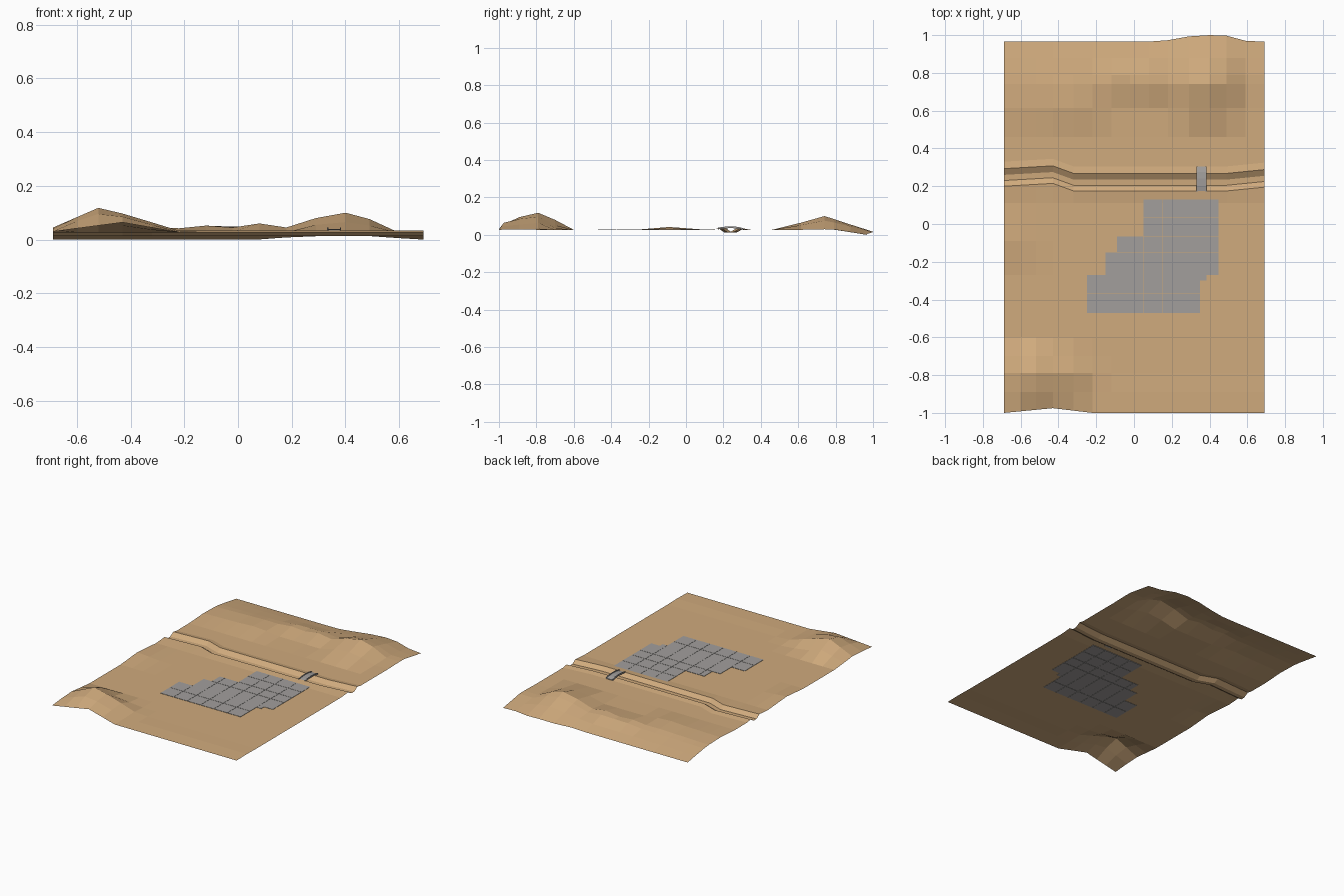
import bpy, bmesh

if "Cube" in bpy.data.objects:
    bpy.data.objects.remove(bpy.data.objects["Cube"])

BASE = 0.027


def material(name, rgb):
    m = bpy.data.materials.new(name)
    m.diffuse_color = (*rgb, 1)
    m.use_nodes = True
    m.node_tree.nodes["Principled BSDF"].inputs["Base Color"].default_value = m.diffuse_color
    return m


SAND = material("sand", (0.63, 0.405, 0.205))
STONE = material("grey_stone", (0.36, 0.345, 0.335))


def finish(bm, name, mat):
    me = bpy.data.meshes.new(name)
    bm.to_mesh(me)
    bm.free()
    me.materials.append(mat)
    ob = bpy.data.objects.new(name, me)
    bpy.context.collection.objects.link(ob)
    return ob


def interp(points, x):
    """Piecewise linear value along (x, value) points."""
    if x <= points[0][0]:
        return points[0][1]
    for (x0, a), (x1, b) in zip(points, points[1:]):
        if x <= x1:
            return a + (b - a) * (x - x0) / (x1 - x0)
    return points[-1][1]


def add_box(bm, x0, x1, y0, y1, z0, z1):
    v = bmesh.ops.create_cube(bm, size=1)["verts"]
    for p in v:
        p.co = ((x0 + x1) / 2 + p.co.x * (x1 - x0),
                (y0 + y1) / 2 + p.co.y * (y1 - y0),
                (z0 + z1) / 2 + p.co.z * (z1 - z0))


# Terrain sheet: each row is y plus a height profile across x
COLS = [-.688, -.6, -.52, -.43, -.32, -.22, -.12, -.02, .08, .18, .29, .4, .49, .59, .69]
FLAT = [(0, BASE)]
CANAL_SHIFT = [(-.69, .025), (-.43, .04), (-.32, 0), (.49, 0), (.69, .02)]
FRONT_SHIFT = [(-.688, 0), (-.43, .025), (-.22, 0)]
BACK_SHIFT = [(.07, 0), (.18, .008), (.29, .028), (.4, .035), (.49, .032), (.59, .005), (.69, 0)]
ROWS = [
    # front left hill
    (-1, [(-.688, .03), (-.43, .064), (-.22, BASE)], FRONT_SHIFT),
    (-.89, [(-.688, .04), (-.52, .095), (-.43, .085), (-.32, .055), (-.22, .029)], None),
    (-.79, [(-.688, .045), (-.52, .118), (-.43, .097), (-.32, .064), (-.2, BASE)], None),
    (-.7, [(-.688, .036), (-.52, .08), (-.43, .052), (-.32, .036), (-.22, BASE)], None),
    (-.6, FLAT, None),
    (-.27, FLAT, None),
    # low rise on the left edge
    (-.09, [(-.688, .042), (-.5, BASE)], None),
    (.11, FLAT, None),
    # canal with banks
    (.175, [(0, .034)], CANAL_SHIFT),
    (.205, [(0, .013)], CANAL_SHIFT),
    (.235, [(0, .014)], CANAL_SHIFT),
    (.268, [(0, .034)], CANAL_SHIFT),
    (.305, FLAT, CANAL_SHIFT),
    # back hills
    (.46, FLAT, None),
    (.615, [(-.688, .036), (-.43, .042), (-.32, .048), (-.22, .042), (-.12, .03), (.18, .029),
            (.29, .055), (.4, .065), (.49, .052), (.59, BASE)], None),
    (.74, [(-.688, .033), (-.32, .043), (-.22, .042), (-.12, .052), (-.02, .045), (.08, .06),
           (.18, .045), (.29, .08), (.4, .1), (.49, .076), (.59, .03)], None),
    (.79, [(-.688, .028), (-.22, .036), (-.12, .046), (.08, .05), (.18, .04), (.29, .07),
           (.4, .085), (.49, .066), (.59, .029)], None),
    (.88, [(-.688, .014), (.08, .022), (.18, .03), (.4, .055), (.49, .045), (.59, .02), (.69, .014)], None),
    (.965, [(.07, 0), (.18, .008), (.4, .017), (.49, .013), (.59, .006), (.69, 0)], BACK_SHIFT),
]
bm = bmesh.new()
grid = []
for y, profile, shift in ROWS:
    grid.append([bm.verts.new((x, y + (interp(shift, x) if shift else 0), interp(profile, x)))
                 for x in COLS])
for a, b in zip(grid, grid[1:]):
    for i in range(len(COLS) - 1):
        bm.faces.new((a[i], a[i + 1], b[i + 1], b[i]))
finish(bm, "terrain", SAND)

# Stepped paved courtyard: rows of thin slabs with narrow joints
PAVING = [  # top y, bottom y, left x, right x
    (.135, .037, .05, .45), (.035, -.064, .05, .45),
    (-.066, -.149, -.09, .45), (-.151, -.27, -.15, .45),
    (-.27, -.30, -.25, .385), (-.30, -.369, -.25, .35), (-.371, -.47, -.25, .35),
]
GAP = 0.0015
bm = bmesh.new()
for top, bottom, left, right in PAVING:
    x = left
    while x < right - .001:
        # slab joints fall on a 0.1 grid
        nxt = min(right, -.25 + .1 * (int((x + .25) / .1 + 1e-4) + 1))
        add_box(bm, x, nxt - GAP, bottom, top, BASE - .0015, BASE + .002)
        x = nxt
finish(bm, "paving_slabs", STONE)

# Footbridge over the canal: slightly arched deck and two low parapets
bm = bmesh.new()
section = [(.17, .033), (.2, .038), (.24, .04), (.275, .038), (.305, .031)]
for x0, x1, lo, hi in ((.332, .384, -.004, 0), (.332, .337, 0, .005), (.379, .384, 0, .005)):
    rings = [[bm.verts.new((x, y, z + dz)) for x, dz in ((x0, lo), (x1, lo), (x1, hi), (x0, hi))]
             for y, z in section]
    for a, b in zip(rings, rings[1:]):
        for i in range(4):
            bm.faces.new((a[i], a[(i + 1) % 4], b[(i + 1) % 4], b[i]))
    bm.faces.new(rings[0])
    bm.faces.new(rings[-1])
bmesh.ops.recalc_face_normals(bm, faces=bm.faces)
finish(bm, "footbridge", STONE)
